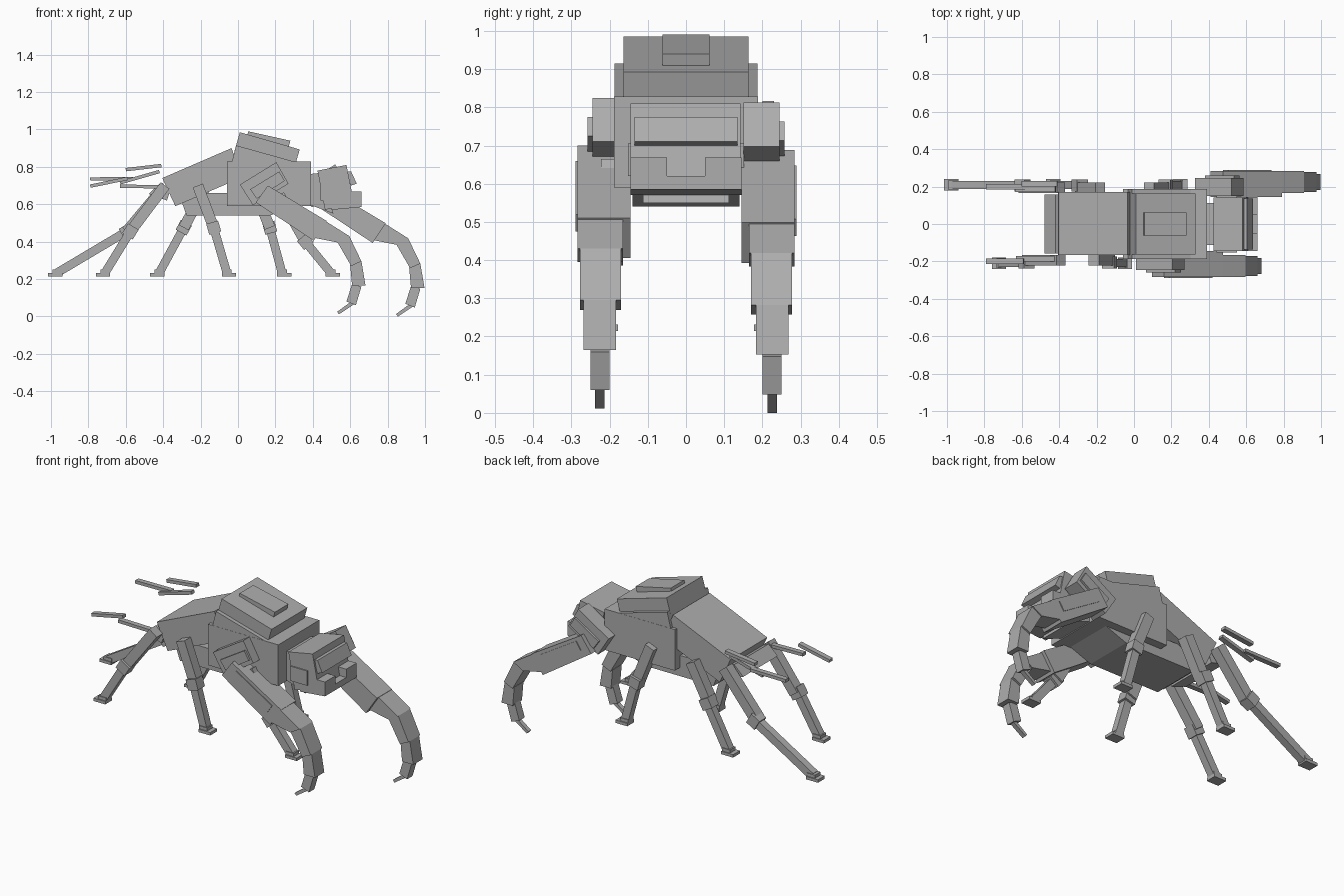
import bpy, bmesh, math
from mathutils import Vector

cube = bpy.data.objects.get("Cube")
if cube:
    bpy.data.objects.remove(cube)

grey = bpy.data.materials.new("plain grey")
grey.use_nodes = True
COL = (0.42, 0.42, 0.42, 1)
grey.diffuse_color = COL
grey.node_tree.nodes["Principled BSDF"].inputs["Base Color"].default_value = COL


def prism(name, profile, y0, y1):
    """Extrude an x-z outline from y0 to y1."""
    bm = bmesh.new()
    face = bm.faces.new([bm.verts.new((x, y0, z)) for x, z in profile])
    out = bmesh.ops.extrude_face_region(bm, geom=[face])
    new = [v for v in out["geom"] if isinstance(v, bmesh.types.BMVert)]
    bmesh.ops.translate(bm, verts=new, vec=(0, y1 - y0, 0))
    bmesh.ops.recalc_face_normals(bm, faces=bm.faces)
    mesh = bpy.data.meshes.new(name)
    bm.to_mesh(mesh)
    bm.free()
    mesh.materials.append(grey)
    ob = bpy.data.objects.new(name, mesh)
    bpy.context.collection.objects.link(ob)
    return ob


def box(name, x0, x1, z0, z1, y0, y1):
    return prism(name, [(x0, z0), (x1, z0), (x1, z1), (x0, z1)], y0, y1)


def beam(name, a, b, width, y0, y1):
    """Square-ended bar between two x-z points."""
    a, b = Vector(a), Vector(b)
    d = (b - a).normalized()
    n = Vector((-d.y, d.x)) * width / 2
    return prism(name, [a + n, b + n, b - n, a - n], y0, y1)


# Body
prism("abdomen", [(-.405, .74), (-.035, .90), (.025, .745), (-.335, .59)], -.166, .17)
prism("tail_segment", [(-.478, .655), (-.42, .71), (-.36, .68), (-.38, .62)], -.158, .158)
box("thorax", -.06, .39, .59, .828, -.188, .188)
prism("belly", [(-.30, .61), (-.275, .54), (.17, .54), (.33, .60), (.33, .66), (-.28, .66)],
      -.14, .14)
prism("back_armour", [(-.01, .915), (.33, .82), (.30, .71), (-.04, .80)], -.187, .187)
prism("hump", [(.01, .985), (.33, .893), (.30, .79), (-.02, .88)], -.164, .164)
prism("hump_plate", [(.055, .99), (.28, .94), (.27, .905), (.045, .95)], -.062, .062)

# Head
prism("neck", [(.37, .76), (.46, .77), (.51, .55), (.39, .595)], -.113, .113)
prism("head", [(.425, .78), (.58, .81), (.62, .61), (.465, .57)], -.145, .143)
prism("brow", [(.575, .775), (.605, .775), (.635, .71), (.605, .70)], -.135, .135)
prism("jaw", [(.50, .57), (.66, .585), (.66, .62), (.50, .62)], -.145, .145)

# Both sides: arms, head plates, mandibles. The far arm sits further forward.
ARM = [
    ("shoulder", [(.01, .705), (.205, .825), (.27, .71), (.08, .595)], .15, .245),
    ("shoulder_plate", [(.065, .68), (.22, .775), (.25, .725), (.10, .63)], .20, .258),
    ("upper_arm", [(.16, .70), (.475, .51), (.405, .405), (.095, .61)], .145, .284),
    ("arm_panel", [(.19, .66), (.42, .52), (.39, .475), (.16, .615)], .28, .289),
    ("forearm", [(.46, .515), (.595, .43), (.535, .395), (.41, .42)], .165, .284),
    ("wrist", [(.595, .43), (.66, .295), (.605, .27), (.53, .40)], .17, .278),
    ("hand", [(.66, .295), (.682, .165), (.61, .165), (.60, .275)], .183, .268),
    ("claw", [(.61, .175), (.66, .16), (.63, .06), (.58, .08)], .20, .25),
    ("claw_tip", [(.605, .08), (.62, .065), (.54, .012), (.53, .025)], .213, .238),
]
# Hip, knee and foot of each leg in x-z
LEGS = {
    "near": {"rear": [(-.39, .70), (-.575, .455), (-.71, .235)],
             "middle": [(-.215, .70), (-.13, .475), (-.06, .235)],
             "front": [(.22, .65), (.36, .40), (.495, .235)]},
    "far": {"rear": [(-.39, .70), (-.595, .455), (-.965, .235)],
            "middle": [(-.18, .68), (-.29, .475), (-.42, .235)],
            "front": [(.08, .70), (.17, .475), (.235, .235)]},
}
# Floating thin rods at the rear, with y offset from the centre
RODS = {
    "near": [((-.79, .697), (-.59, .738), .20), ((-.63, .697), (-.42, .693), .185)],
    "far": [((-.79, .735), (-.56, .737), .20), ((-.60, .785), (-.41, .807), .215),
            ((-.63, .715), (-.42, .775), .185)],
}
for side, s, dx, dz in (("near", -1, 0, 0), ("far", 1, .315, -.012)):
    for part, outline, y0, y1 in ARM:
        prism(f"{part}_{side}", [(x + dx, z + dz) for x, z in outline], s * y0, s * y1)
    box(f"cheek_plate_{side}", .44, .55, .62, .705, s * .14, s * .152)
    box(f"mandible_{side}", .60, .66, .585, .668, s * .05, s * .145)
    for place, (hip, knee, ankle) in LEGS[side].items():
        tag = f"{place}_{side}"
        h, k, a = Vector(hip), Vector(knee), Vector(ankle)
        beam(f"thigh_{tag}", h, k, .058, s * .165, s * .222)
        down = (a - k).normalized()
        beam(f"knee_{tag}", k - down * .03, k + down * .03, .066, s * .175, s * .238)
        beam(f"shin_{tag}", k, a, .046, s * .187, s * .23)
        out = math.copysign(.012, a.x - k.x)
        box(f"ankle_{tag}", a.x - .026, a.x + .026, .225, .25, s * .183, s * .234)
        box(f"foot_{tag}", a.x + out - .038, a.x + out + .038, .215, .232, s * .178, s * .24)
    for i, (a, b, y) in enumerate(RODS[side]):
        beam(f"tail_rod_{side}_{i + 1}", a, b, .018, s * (y - .015), s * (y + .015))
